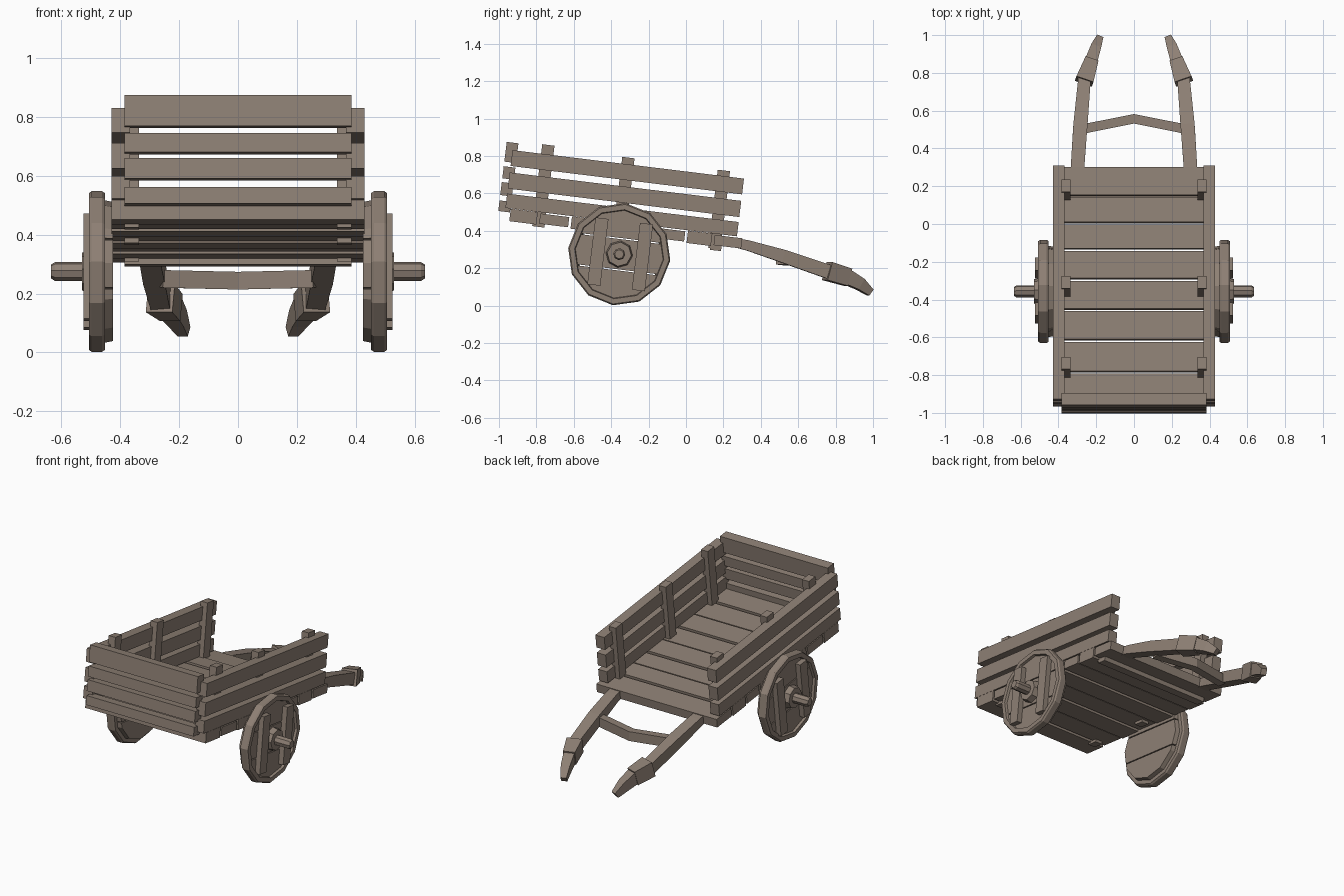
import bpy, bmesh
from math import radians
from mathutils import Matrix, Vector

cube = bpy.data.objects.get("Cube")
if cube:
    bpy.data.objects.remove(cube)

wood = bpy.data.materials.new("weathered_wood")
wood.use_nodes = True
COLOUR = (0.27, 0.215, 0.175, 1)
wood.diffuse_color = COLOUR
wood.node_tree.nodes["Principled BSDF"].inputs["Base Color"].default_value = COLOUR

TILT = Matrix.Rotation(radians(-7), 4, 'X')          # the cart leans down to its handles
HUB = Matrix.Translation((0, -0.357, 0.275)) @ TILT  # wheel centre


def finish(name, bm, matrix=Matrix(), mirror=False):
    """Turn a bmesh into a flat-shaded wooden object, optionally mirrored in x."""
    bmesh.ops.transform(bm, matrix=matrix, verts=bm.verts)
    bmesh.ops.recalc_face_normals(bm, faces=bm.faces)
    mesh = bpy.data.meshes.new(name)
    bm.to_mesh(mesh)
    bm.free()
    mesh.materials.append(wood)
    obj = bpy.data.objects.new(name, mesh)
    bpy.context.collection.objects.link(obj)
    if mirror:
        obj.modifiers.new("other_side", 'MIRROR').use_mirror_merge = False
    return obj


def box(name, x, y, z, matrix=TILT, mirror=False):
    """Box from (min, max) pairs."""
    bm = bmesh.new()
    size = [b - a for a, b in (x, y, z)]
    mid = [(a + b) / 2 for a, b in (x, y, z)]
    bmesh.ops.create_cube(bm, size=1, matrix=Matrix.Translation(mid) @ Matrix.Diagonal((*size, 1)))
    return finish(name, bm, matrix, mirror)


def prism(x0, x1, r0, r1, sides):
    """Many-sided cylinder lying along x."""
    bm = bmesh.new()
    place = Matrix.Translation(((x0 + x1) / 2, 0, 0)) @ Matrix.Rotation(radians(90), 4, 'Y')
    bmesh.ops.create_cone(bm, cap_ends=True, segments=sides, radius1=r0, radius2=r1,
                          depth=x1 - x0, matrix=place)
    return bm


def beam(name, sections, mirror=False):
    """Loft rectangles (x, y, z, width, height) square to their path."""
    bm = bmesh.new()
    points = [Vector(s[:3]) for s in sections]
    rings = []
    for i, (*_, w, h) in enumerate(sections):
        along = (points[min(i + 1, len(points) - 1)] - points[max(i - 1, 0)]).normalized()
        side = along.cross(Vector((0, 0, 1))).normalized()
        up = side.cross(along)
        rings.append([bm.verts.new(points[i] + side * a * w / 2 + up * b * h / 2)
                      for a, b in ((-1, -1), (1, -1), (1, 1), (-1, 1))])
    for a, b in zip(rings, rings[1:]):
        for k in range(4):
            n = (k + 1) % 4
            bm.faces.new((a[k], a[n], b[n], b[k]))
    bm.faces.new(rings[0])
    bm.faces.new(rings[-1])
    return finish(name, bm, mirror=mirror)


# Floor planks laid across the cart
edges = [-1.0, -0.84, -0.67, -0.507, -0.345, -0.185, -0.045, 0.1, 0.262]
for i, (a, b) in enumerate(zip(edges, edges[1:])):
    drop = 0.006 * (i % 2)
    box(f"floor_plank_{i + 1}", (-0.43, 0.43), (a + 0.007, b - 0.007), (0.333 + drop, 0.4 - drop))

# Cross brace under the open end
box("floor_brace", (-0.385, 0.385), (0.09, 0.15), (0.312, 0.345))

# Side rails and the posts that hold them
for i, z in enumerate([(0.401, 0.478), (0.505, 0.592), (0.627, 0.712)]):
    box(f"side_rail_{i + 1}", (0.367, 0.43), (-1.022, 0.225), z, mirror=True)
for i, (y, top) in enumerate([(-0.835, 0.763), (-0.402, 0.748), (0.113, 0.742)]):
    box(f"side_post_{i + 1}", (0.337, 0.385), (y - 0.033, y + 0.033), (0.322, top), mirror=True)

# Closed end boards
for i, z in enumerate([(0.38, 0.437), (0.466, 0.536), (0.556, 0.621), (0.646, 0.752)]):
    box(f"end_board_{i + 1}", (-0.385, 0.385), (-1.058, -0.995), z)

# Wheel rim: a rectangular profile spun round the hub
bm = bmesh.new()
corners = [bm.verts.new((x, 0, r)) for x, r in
           ((0.452, 0.225), (0.452, 0.268), (0.462, 0.275), (0.497, 0.275), (0.507, 0.268), (0.507, 0.24))]
loop = [bm.edges.new((a, b)) for a, b in zip(corners, corners[1:] + corners[:1])]
bmesh.ops.spin(bm, geom=corners + loop, cent=(0, 0, 0), axis=(1, 0, 0),
               angle=radians(360), steps=12, use_merge=True)
bmesh.ops.remove_doubles(bm, verts=bm.verts, dist=0.0005)
finish("wheel_rim", bm, HUB, mirror=True)

# Wheel disc sawn into three boards
for i, (low, high) in enumerate([(-0.3, -0.087), (-0.081, 0.081), (0.087, 0.3)]):
    bm = prism(0.425, 0.492, 0.238, 0.252, 12)
    for z, sign in ((low, -1), (high, 1)):
        cut = bmesh.ops.bisect_plane(bm, geom=bm.verts[:] + bm.edges[:] + bm.faces[:],
                                     plane_co=(0, 0, z), plane_no=(0, 0, sign), clear_outer=True)
        rim = [e for e in cut["geom_cut"] if isinstance(e, bmesh.types.BMEdge)]
        if rim:
            bmesh.ops.holes_fill(bm, edges=rim)
    finish(f"wheel_board_{i + 1}", bm, HUB, mirror=True)

# Battens, hub and axle stub on the outer face
for name, y in (("rear", 0.125), ("front", -0.115)):
    box(f"wheel_batten_{name}", (0.48, 0.525), (y - 0.035, y + 0.035), (-0.18, 0.18), HUB, mirror=True)
finish("wheel_hub", prism(0.48, 0.53, 0.075, 0.065, 8), HUB, mirror=True)
finish("axle_stub", prism(0.5, 0.622, 0.032, 0.032, 8), HUB, mirror=True)
finish("axle_tip", prism(0.622, 0.635, 0.032, 0.024, 8), HUB, mirror=True)

# Pull handles with a thicker sleeve and tapered grip
beam("handle_shaft", [(0.298, 0.25, 0.34, 0.07, 0.05), (0.297, 0.33, 0.322, 0.072, 0.055),
                      (0.284, 0.52, 0.264, 0.075, 0.07), (0.262, 0.77, 0.178, 0.066, 0.075)], True)
beam("handle_sleeve", [(0.264, 0.755, 0.185, 0.095, 0.1), (0.226, 0.865, 0.152, 0.072, 0.095)], True)
beam("handle_grip", [(0.23, 0.855, 0.155, 0.066, 0.08), (0.205, 0.93, 0.115, 0.055, 0.065),
                     (0.183, 0.985, 0.07, 0.036, 0.04)], True)

# Bent bar joining the handles
beam("handle_crossbar", [(-0.26, 0.505, 0.25, 0.05, 0.06), (0, 0.557, 0.244, 0.05, 0.06),
                         (0.26, 0.505, 0.25, 0.05, 0.06)])
